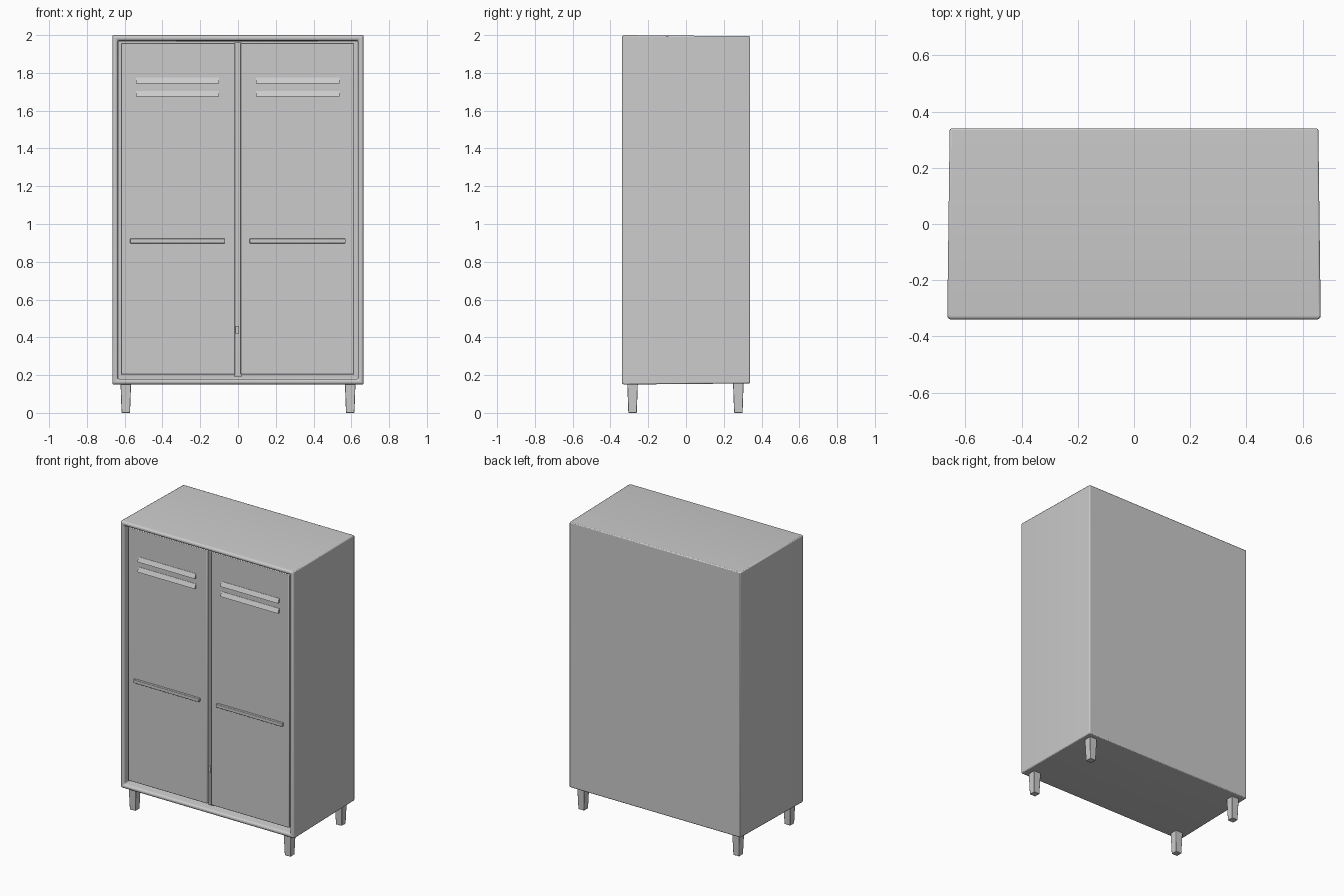
import bpy, bmesh, math
from mathutils import Vector

if "Cube" in bpy.data.objects:
    bpy.data.objects.remove(bpy.data.objects["Cube"])


def finish(bm, name, bevel=0.0, segments=2):
    bmesh.ops.recalc_face_normals(bm, faces=bm.faces)
    me = bpy.data.meshes.new(name)
    bm.to_mesh(me)
    bm.free()
    ob = bpy.data.objects.new(name, me)
    bpy.context.collection.objects.link(ob)
    bpy.context.view_layer.objects.active = ob
    ob.select_set(True)
    if bevel:
        mod = ob.modifiers.new("rounding", 'BEVEL')
        mod.width, mod.segments = bevel, segments
        mod.limit_method, mod.angle_limit = 'ANGLE', math.radians(40)
        bpy.ops.object.shade_smooth_by_angle(angle=math.radians(35))
    ob.select_set(False)
    return ob


def box_bm(x0, x1, y0, y1, z0, z1):
    bm = bmesh.new()
    bmesh.ops.create_cube(bm, size=1)
    for v in bm.verts:
        v.co = Vector(((x0 + x1) / 2 + v.co.x * (x1 - x0),
                       (y0 + y1) / 2 + v.co.y * (y1 - y0),
                       (z0 + z1) / 2 + v.co.z * (z1 - z0)))
    return bm


def box(name, *bounds, bevel=0.0):
    return finish(box_bm(*bounds), name, bevel)


# hollow cabinet, tapering slightly to the back, open at the front
bm = box_bm(-0.665, 0.665, -0.34, 0.34, 0.15, 2.0)
for v in bm.verts:
    if v.co.y > 0:
        v.co.x *= 0.987
        v.co.z += 0.006 if v.co.z < 1 else -0.006
front = min(bm.faces, key=lambda f: f.calc_center_median().y)
lip = [e for e in front.edges]
bmesh.ops.inset_region(bm, faces=[front], thickness=0.042)
inner = [e for e in front.edges]
cavity = bmesh.ops.extrude_face_region(bm, geom=[front])
bmesh.ops.delete(bm, geom=[front], context='FACES_ONLY')
bmesh.ops.translate(bm, vec=(0, 0.65, 0),
                    verts=[g for g in cavity['geom'] if isinstance(g, bmesh.types.BMVert)])
lip_edges = [e for e in bm.edges if all(v.co.y < -0.33 for v in e.verts) and len(e.link_faces) == 2
             and e.calc_face_angle() > 1]
bmesh.ops.bevel(bm, geom=lip_edges, offset=0.014, segments=4, profile=0.5, affect='EDGES')
finish(bm, "cabinet_body", 0.006)

# upright between the doors, with a small catch
box("centre_divider", -0.018, 0.018, -0.295, 0.30, 0.19, 1.96)
box("door_catch", -0.012, 0.004, -0.305, -0.29, 0.42, 0.46)


def door(side, x0, x1, slot, rail):
    box(side + "_door", x0, x1, -0.316, -0.29, 0.203, 1.957, bevel=0.004)
    # sloping louvres near the top
    for i, z in enumerate((1.745, 1.675)):
        bm = box_bm(slot[0], slot[1], -0.332, -0.31, z, z + 0.03)
        for v in bm.verts:
            if v.co.y < -0.32 and v.co.z > z + 0.02:
                v.co.y = -0.318
        finish(bm, f"{side}_louvre_{i + 1}")
    # horizontal pull rail
    box(side + "_pull_rail", rail[0], rail[1], -0.332, -0.31, 0.898, 0.922, bevel=0.003)


door("left", -0.62, -0.016, (-0.54, -0.10), (-0.572, -0.068))
door("right", 0.014, 0.614, (0.095, 0.538), (0.062, 0.57))

# four tapered square legs
for sx, sn in ((-1, "left"), (1, "right")):
    for cy, fn in ((-0.283, "front"), (0.277, "back")):
        cx = sx * 0.594
        bm = box_bm(cx - 0.028, cx + 0.028, cy - 0.028, cy + 0.028, 0, 0.16)
        for v in bm.verts:
            if v.co.z < 0.01:
                v.co.x = cx + (v.co.x - cx) * 0.8
                v.co.y = cy + (v.co.y - cy) * 0.8
        finish(bm, f"{fn}_{sn}_leg", 0.003)
